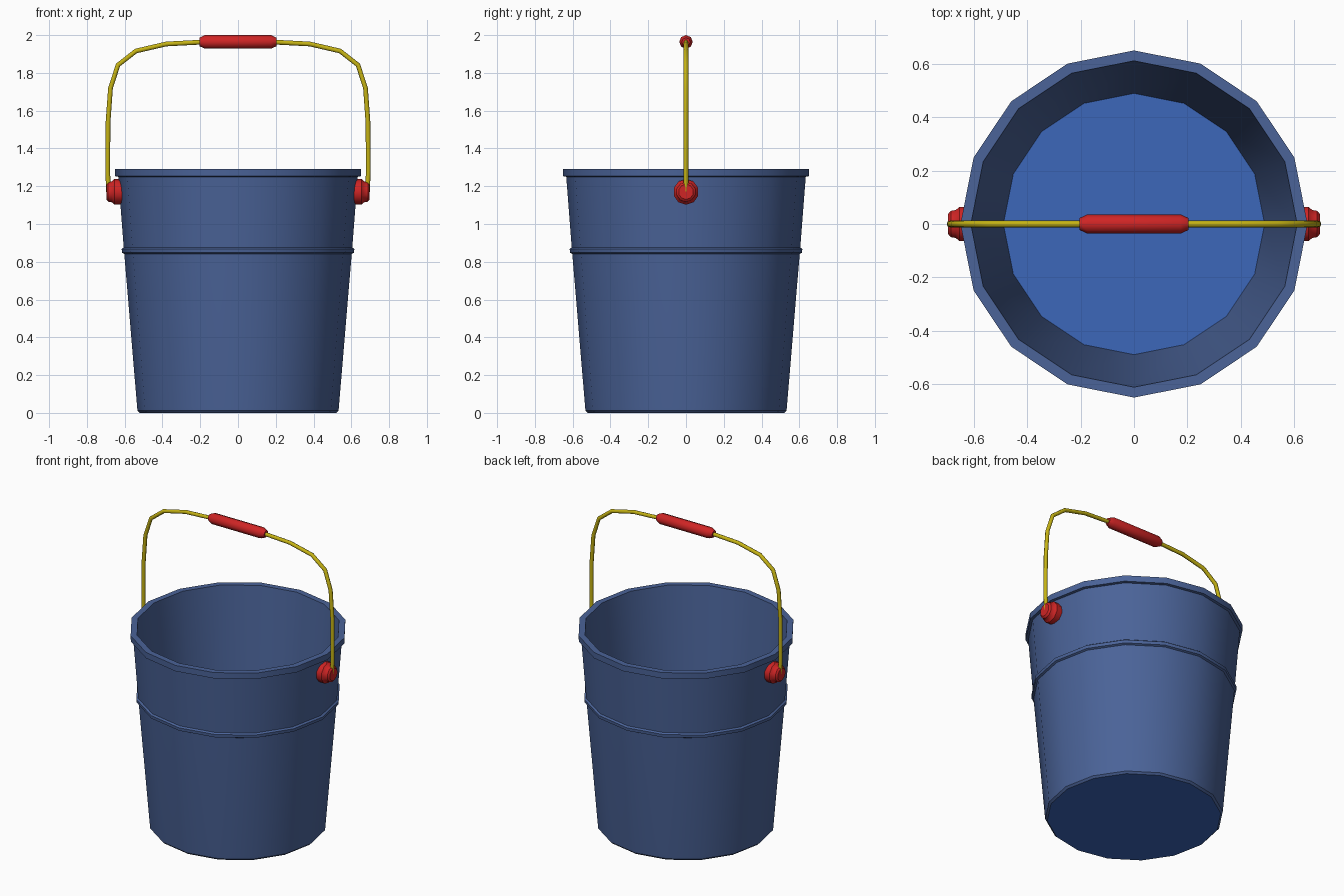
import bpy, bmesh, math
from mathutils import Vector, Matrix

if "Cube" in bpy.data.objects:
    bpy.data.objects.remove(bpy.data.objects["Cube"])


def material(name, rgb):
    m = bpy.data.materials.new(name)
    m.diffuse_color = (*rgb, 1.0)
    m.use_nodes = True
    m.node_tree.nodes["Principled BSDF"].inputs["Base Color"].default_value = m.diffuse_color
    return m


BLUE = material("slate blue", (0.069, 0.125, 0.315))
FLOOR = material("bright blue", (0.045, 0.135, 0.49))
RED = material("red", (0.62, 0.018, 0.018))
YELLOW = material("yellow", (0.56, 0.45, 0.007))


def skin(name, rings, mats, angle=30):
    """Join equal rings of points with quads and cap both ends."""
    bm = bmesh.new()
    loops = [[bm.verts.new(p) for p in r] for r in rings]
    n = len(loops[0])
    for a, b in zip(loops, loops[1:]):
        for i in range(n):
            j = (i + 1) % n
            bm.faces.new((a[i], a[j], b[j], b[i]))
    for cap in (loops[0], loops[-1]):
        f = bm.faces.new(cap)
        f.material_index = len(mats) - 1
    bmesh.ops.recalc_face_normals(bm, faces=bm.faces)
    me = bpy.data.meshes.new(name)
    bm.to_mesh(me)
    bm.free()
    for m in mats:
        me.materials.append(m)
    ob = bpy.data.objects.new(name, me)
    bpy.context.collection.objects.link(ob)
    bpy.ops.object.select_all(action='DESELECT')
    ob.select_set(True)
    bpy.context.view_layer.objects.active = ob
    bpy.ops.object.shade_smooth_by_angle(angle=math.radians(angle))
    return ob


def lathe(name, profile, n, mats, matrix=Matrix(), angle=30):
    """Turn (radius, height) points around z, then place with matrix."""
    rings = [[matrix @ Vector((r * math.cos(2 * math.pi * i / n),
                               r * math.sin(2 * math.pi * i / n), z))
              for i in range(n)] for r, z in profile]
    return skin(name, rings, mats, angle)


# bucket shell: outer wall, ridge, rim, inner wall; the caps are the floor
lathe("bucket", [(0.52, 0.0), (0.532, 0.012), (0.534, 0.03), (0.602, 0.842),
                 (0.614, 0.848), (0.616, 0.868), (0.605, 0.876),
                 (0.634, 1.25), (0.65, 1.253), (0.651, 1.292),
                 (0.612, 1.292), (0.49, 0.03)], 16, [BLUE, FLOOR])

# knobs on both sides
for side, label in ((1, "right"), (-1, "left")):
    place = Matrix.Translation((0, 0, 1.17)) @ Matrix.Rotation(side * math.pi / 2, 4, 'Y')
    lathe(label + "_knob", [(0.066, 0.615), (0.068, 0.655), (0.055, 0.668),
                            (0.052, 0.687), (0.04, 0.697)], 10, [RED], place, 40)

# wire handle: half path mirrored across x
half = [(0.685, 1.17), (0.69, 1.28), (0.688, 1.54), (0.675, 1.72), (0.635, 1.842),
        (0.54, 1.916), (0.38, 1.953), (0.19, 1.963)]
path = [Vector((x, 0, z)) for x, z in half]
path += [Vector((-x, 0, z)) for x, z in reversed(half)]
rings = []
for i, p in enumerate(path):
    t = (path[min(i + 1, len(path) - 1)] - path[max(i - 1, 0)]).normalized()
    side = Vector((t.z, 0, -t.x))
    rings.append([p + 0.0125 * (side * math.cos(k * math.pi / 4)
                                + Vector((0, 1, 0)) * math.sin(k * math.pi / 4))
                  for k in range(8)])
skin("wire_handle", rings, [YELLOW], 50)

# grip on top of the handle
place = Matrix.Translation((0, 0, 1.964)) @ Matrix.Rotation(math.pi / 2, 4, 'Y')
lathe("grip", [(0.022, -0.205), (0.036, -0.175), (0.036, 0.175), (0.022, 0.205)],
      8, [RED], place, 50)
